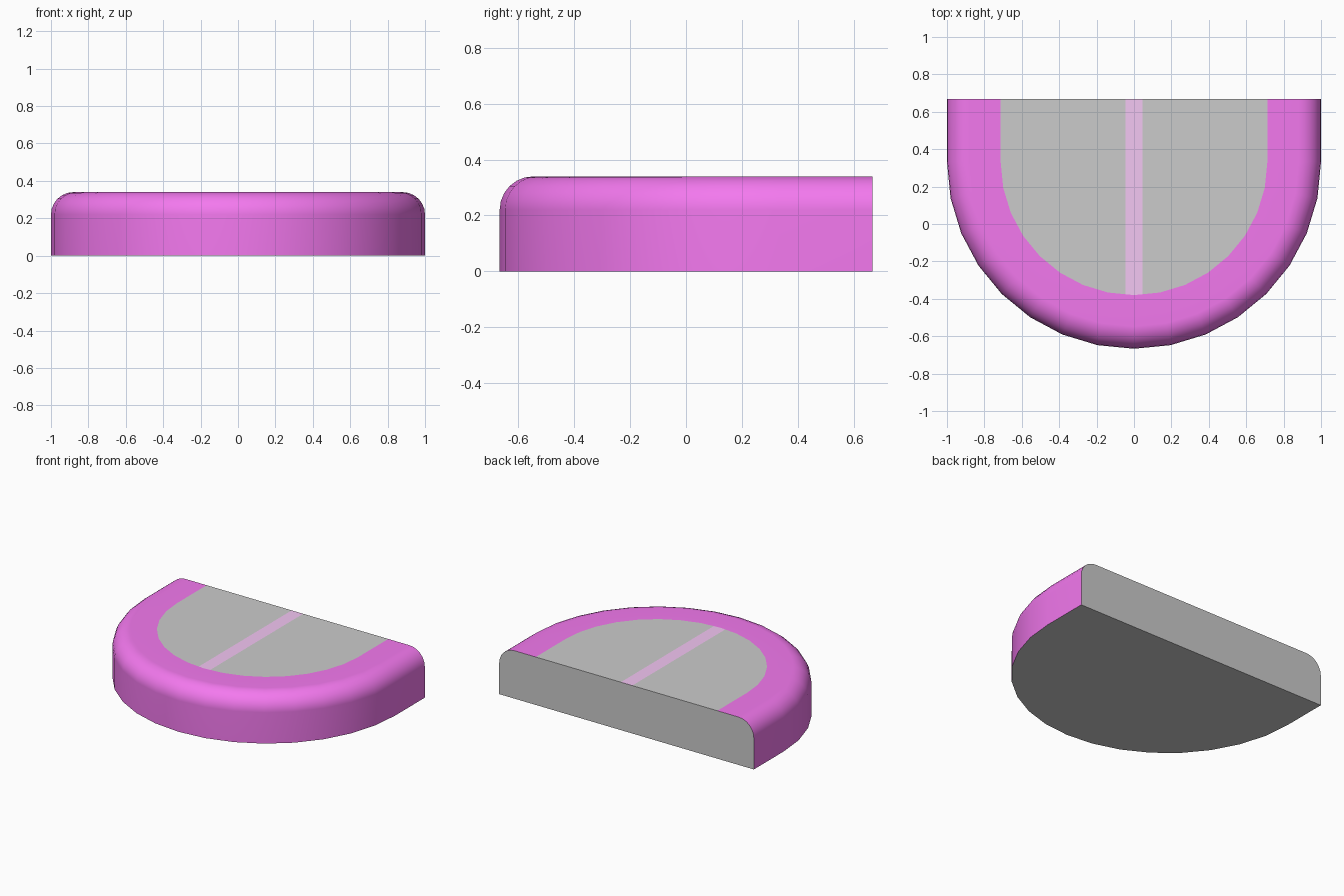
import bpy, bmesh, math

if "Cube" in bpy.data.objects:
    bpy.data.objects.remove(bpy.data.objects["Cube"])

CY, BACK, H, R = 0.333, 0.667, 0.34, 0.12   # arc centre, back plane, height, fillet radius
INNER, STRIPE = 0.287, 0.045                # border width, stripe half width


def material(name, rgb):
    m = bpy.data.materials.new(name)
    m.diffuse_color = (*rgb, 1)
    m.use_nodes = True
    m.node_tree.nodes["Principled BSDF"].inputs["Base Color"].default_value = m.diffuse_color
    return m


def outline(inset):
    """Open U-shaped outline: back left, half circle round the front, back right."""
    r = 1 - inset
    arc = [(r * math.cos(a), CY + r * math.sin(a))
           for a in (math.pi + math.pi * i / 16 for i in range(17))]
    return [(-r, BACK)] + arc + [(r, BACK)]


# Side profile as (inset, height): wall, rounded top edge, flat border
profile = [(0, 0)]
for i in range(7):
    a = math.pi / 2 * i / 6
    profile.append((R * (1 - math.cos(a)), H - R + R * math.sin(a)))
profile.append((INNER, H))

bm = bmesh.new()
rings = [[bm.verts.new((x, y, z)) for x, y in outline(d)] for d, z in profile]

# Coloured wall and border
for lo, hi in zip(rings, rings[1:]):
    for i in range(len(lo) - 1):
        bm.faces.new((lo[i], lo[i + 1], hi[i + 1], hi[i])).material_index = 1

# Grey underside, back and top panel
bm.faces.new(rings[0][::-1])
bm.faces.new([r[0] for r in rings] + [r[-1] for r in rings[::-1]])
panel = [bm.faces.new(rings[-1])]

# Cut the centre stripe into the panel
for x in (-STRIPE, STRIPE):
    geom = panel + list({e for f in panel for e in f.edges}) + list({v for f in panel for v in f.verts})
    bmesh.ops.bisect_plane(bm, geom=geom, plane_co=(x, 0, 0), plane_no=(1, 0, 0))
    panel = [f for f in bm.faces if f.material_index == 0 and f.calc_center_median().z > H - 0.001]
for f in panel:
    if all(abs(v.co.x) < STRIPE + 0.001 for v in f.verts):
        f.material_index = 2
bmesh.ops.recalc_face_normals(bm, faces=bm.faces[:])

mesh = bpy.data.meshes.new("rounded_slab")
bm.to_mesh(mesh)
bm.free()
mesh.materials.append(material("grey", (0.8, 0.8, 0.8)))
mesh.materials.append(material("magenta", (0.9, 0.19, 0.86)))
mesh.materials.append(material("pale_stripe", (0.9, 0.57, 0.9)))

slab = bpy.data.objects.new("rounded_slab", mesh)
bpy.context.collection.objects.link(slab)
bpy.context.view_layer.objects.active = slab
slab.select_set(True)
bpy.ops.object.shade_smooth_by_angle(angle=math.radians(30))
weighted = slab.modifiers.new("flat_top_shading", 'WEIGHTED_NORMAL')
weighted.keep_sharp = True
